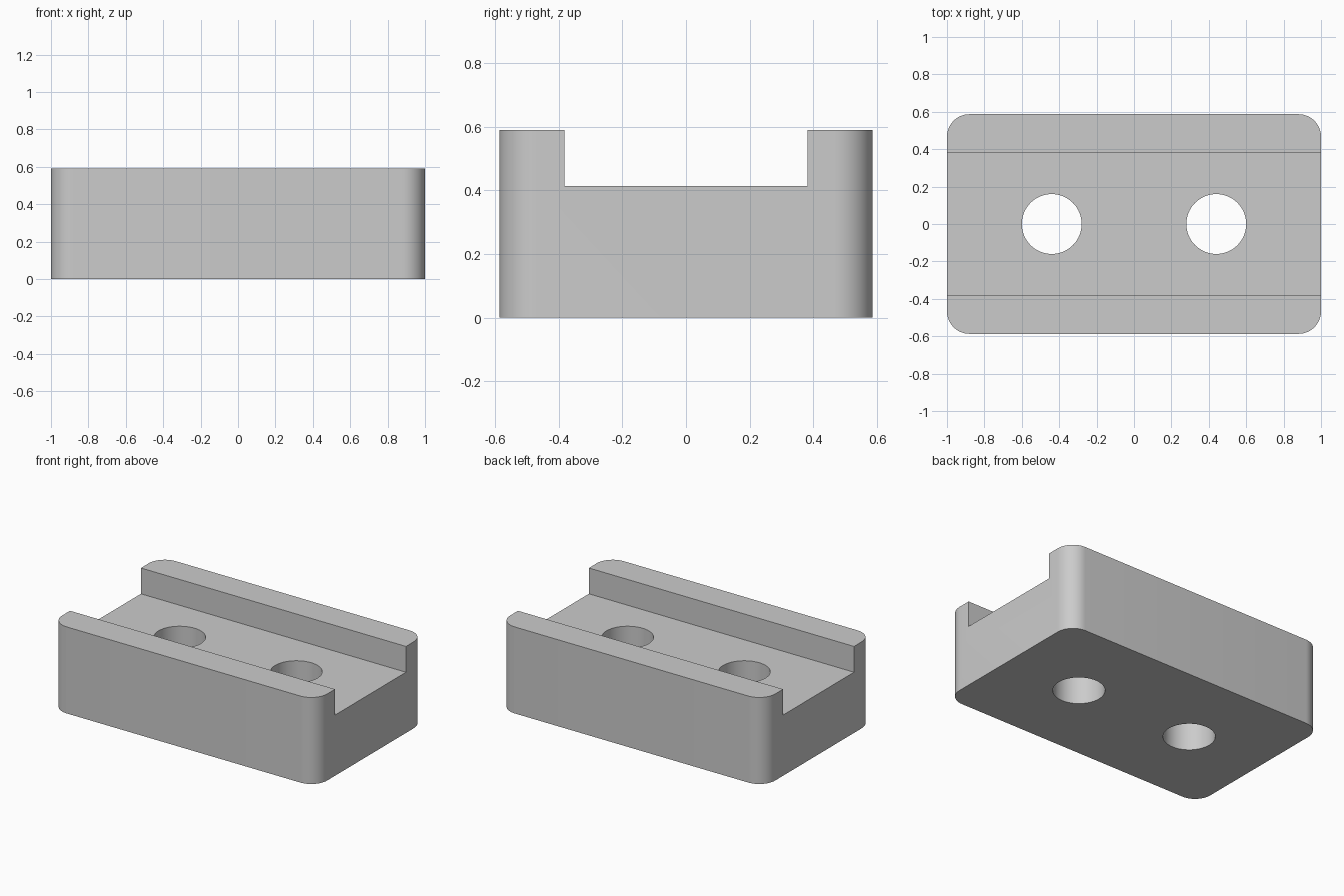
import bpy
import math

if "Cube" in bpy.data.objects:
    bpy.data.objects.remove(bpy.data.objects["Cube"], do_unlink=True)

WIDTH, DEPTH, HEIGHT = 2.0, 1.174, 0.59
CORNER = 0.12
FLOOR, SLOT_HALF = 0.414, 0.382
HOLE_X, HOLE_R = 0.44, 0.16

grey = bpy.data.materials.new("light grey")
grey.use_nodes = True
colour = (0.6, 0.6, 0.6, 1)
grey.diffuse_color = colour
grey.node_tree.nodes["Principled BSDF"].inputs["Base Color"].default_value = colour


def box(name, size, centre):
    bpy.ops.mesh.primitive_cube_add(size=1, location=centre)
    obj = bpy.context.object
    obj.name = name
    obj.scale = size
    bpy.ops.object.transform_apply(location=True, rotation=False, scale=True)
    obj.data.materials.append(grey)
    return obj


def apply_modifier(obj, mod):
    bpy.ops.object.select_all(action="DESELECT")
    obj.select_set(True)
    bpy.context.view_layer.objects.active = obj
    bpy.ops.object.modifier_apply(modifier=mod.name)


def cut(obj, cutter):
    cutter.hide_render = True
    mod = obj.modifiers.new("cut", "BOOLEAN")
    mod.operation = "DIFFERENCE"
    mod.solver = "EXACT"
    mod.object = cutter
    apply_modifier(obj, mod)
    bpy.data.objects.remove(cutter, do_unlink=True)


# Block with rounded upright corners
block = box("channel_block", (WIDTH, DEPTH, HEIGHT), (0, 0, HEIGHT / 2))
weights = block.data.attributes.new("bevel_weight_edge", "FLOAT", "EDGE")
for edge in block.data.edges:
    a, b = (block.data.vertices[i].co for i in edge.vertices)
    weights.data[edge.index].value = 1.0 if abs(a.z - b.z) > 0.1 else 0.0
bevel = block.modifiers.new("corners", "BEVEL")
bevel.limit_method = "WEIGHT"
bevel.width = CORNER
bevel.segments = 12
apply_modifier(block, bevel)

# Open channel running the full width
cut(block, box("channel_cutter", (WIDTH + 1, SLOT_HALF * 2, 1), (0, 0, FLOOR + 0.5)))

# Two through holes
for side in (-1, 1):
    bpy.ops.mesh.primitive_cylinder_add(vertices=64, radius=HOLE_R, depth=2,
                                        location=(side * HOLE_X, 0, 0))
    hole = bpy.context.object
    hole.name = "hole_cutter"
    hole.data.materials.append(grey)
    cut(block, hole)

bpy.ops.object.select_all(action="DESELECT")
block.select_set(True)
bpy.context.view_layer.objects.active = block
bpy.ops.object.shade_smooth_by_angle(angle=math.radians(30))
